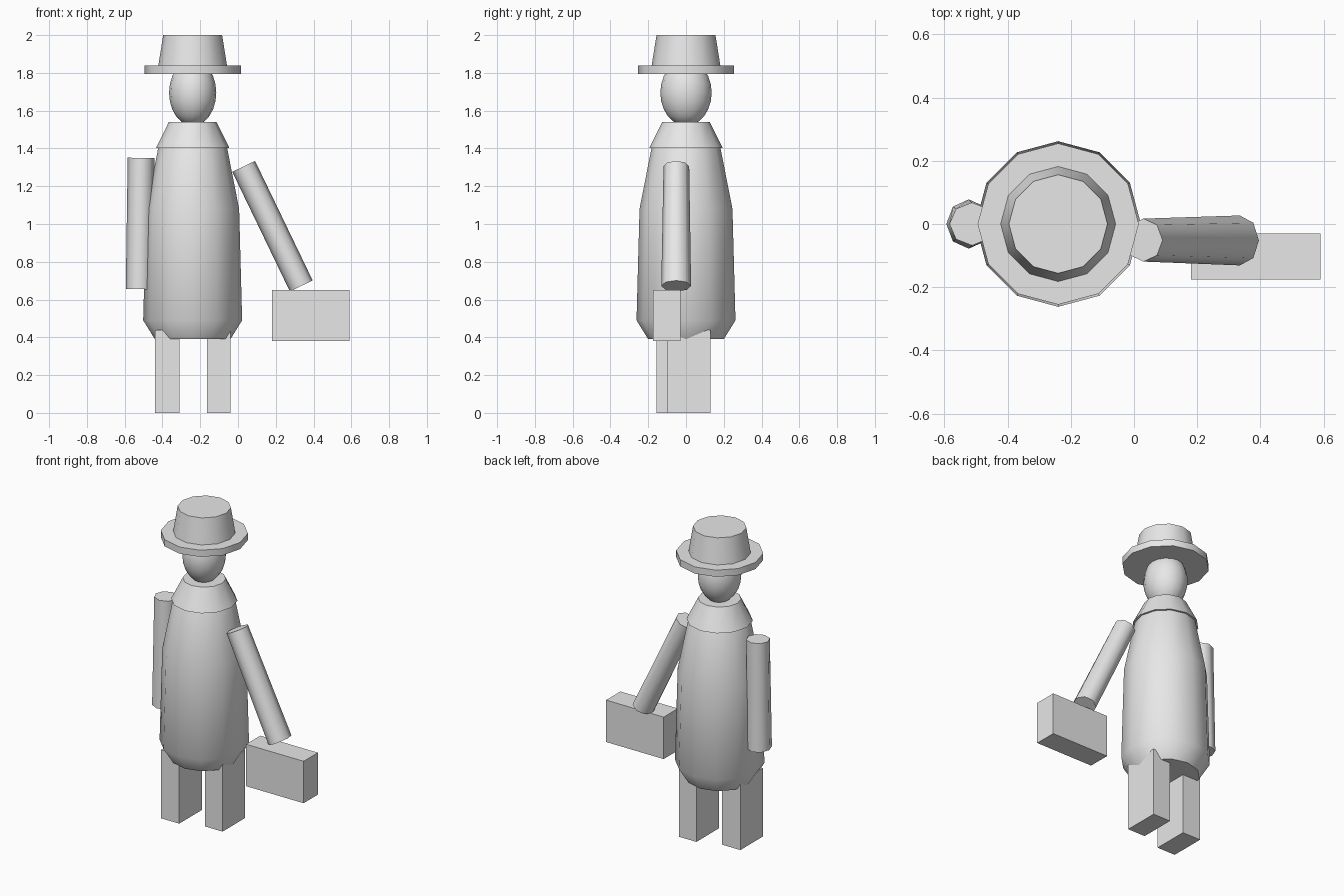
import bpy, bmesh, math
from mathutils import Vector, Matrix

if "Cube" in bpy.data.objects:
    bpy.data.objects.remove(bpy.data.objects["Cube"])

grey = bpy.data.materials.new("plain_grey")
grey.diffuse_color = (0.8, 0.8, 0.8, 1)
grey.use_nodes = True
grey.node_tree.nodes["Principled BSDF"].inputs["Base Color"].default_value = grey.diffuse_color
CX = -0.24  # centre line of the figure


def finish(name, bm, smooth=True):
    bmesh.ops.recalc_face_normals(bm, faces=bm.faces)
    mesh = bpy.data.meshes.new(name)
    bm.to_mesh(mesh)
    bm.free()
    mesh.materials.append(grey)
    ob = bpy.data.objects.new(name, mesh)
    bpy.context.collection.objects.link(ob)
    if smooth:
        bpy.ops.object.select_all(action='DESELECT')
        ob.select_set(True)
        bpy.context.view_layer.objects.active = ob
        bpy.ops.object.shade_smooth_by_angle(angle=math.radians(50))
    return ob


def lathe(name, profile, sides=12):
    """Closed turned shape from (radius, z) pairs."""
    bm = bmesh.new()
    rings = []
    for r, z in profile:
        rings.append([bm.verts.new((CX + r * math.cos(2 * math.pi * i / sides),
                                    r * math.sin(2 * math.pi * i / sides), z))
                      for i in range(sides)])
    for a, b in zip(rings, rings[1:]):
        for i in range(sides):
            j = (i + 1) % sides
            bm.faces.new((a[i], a[j], b[j], b[i]))
    bm.faces.new(rings[0])
    bm.faces.new(rings[-1])
    return finish(name, bm)


def box(name, lo, hi):
    lo, hi = Vector(lo), Vector(hi)
    bm = bmesh.new()
    bmesh.ops.create_cube(bm, size=1, matrix=Matrix.Translation((lo + hi) / 2)
                          @ Matrix.Diagonal((*(hi - lo), 1)))
    return finish(name, bm, False)


def arm(name, top, bottom, rx, ry_top, ry_bottom):
    """Eight-sided limb lying in the x-z plane, widening in y."""
    top, bottom = Vector(top), Vector(bottom)
    d = (top - bottom).normalized()
    side = Vector((0, 1, 0))
    across = side.cross(d).normalized()
    bm = bmesh.new()
    rings = []
    for c, ry in ((bottom, ry_bottom), (top, ry_top)):
        rings.append([bm.verts.new(c + across * rx * math.cos(i * math.pi / 4)
                                   + side * ry * math.sin(i * math.pi / 4))
                      for i in range(8)])
    for i in range(8):
        j = (i + 1) % 8
        bm.faces.new((rings[0][i], rings[0][j], rings[1][j], rings[1][i]))
    bm.faces.new(rings[0])
    bm.faces.new(rings[1])
    return finish(name, bm)


# Coat and collar
lathe("coat", [(0.20, 0.39), (0.262, 0.49), (0.246, 1.08), (0.183, 1.40), (0.13, 1.50)])
lathe("collar", [(0.194, 1.403), (0.126, 1.54)])

# Head
bm = bmesh.new()
bmesh.ops.create_uvsphere(bm, u_segments=16, v_segments=12, radius=1,
                          matrix=Matrix.Translation((CX, 0, 1.695))
                          @ Matrix.Diagonal((0.125, 0.136, 0.175, 1)))
finish("head", bm)

# Hat
lathe("hat_brim", [(0.255, 1.795), (0.255, 1.838)])
lathe("hat_crown", [(0.182, 1.838), (0.156, 2.0)])

# Arms
arm("hanging_arm", (-0.513, 0, 1.35), (-0.523, 0, 0.655), 0.071, 0.068, 0.078)
arm("carrying_arm", (0.03, -0.051, 1.305), (0.335, -0.052, 0.672), 0.067, 0.068, 0.079)

# Legs, one a step ahead of the other
box("forward_leg", (-0.44, -0.155, 0), (-0.31, 0.075, 0.44))
box("rear_leg", (-0.165, -0.10, 0), (-0.04, 0.13, 0.44))

# Carried case
box("case", (0.18, -0.175, 0.38), (0.59, -0.03, 0.65))
